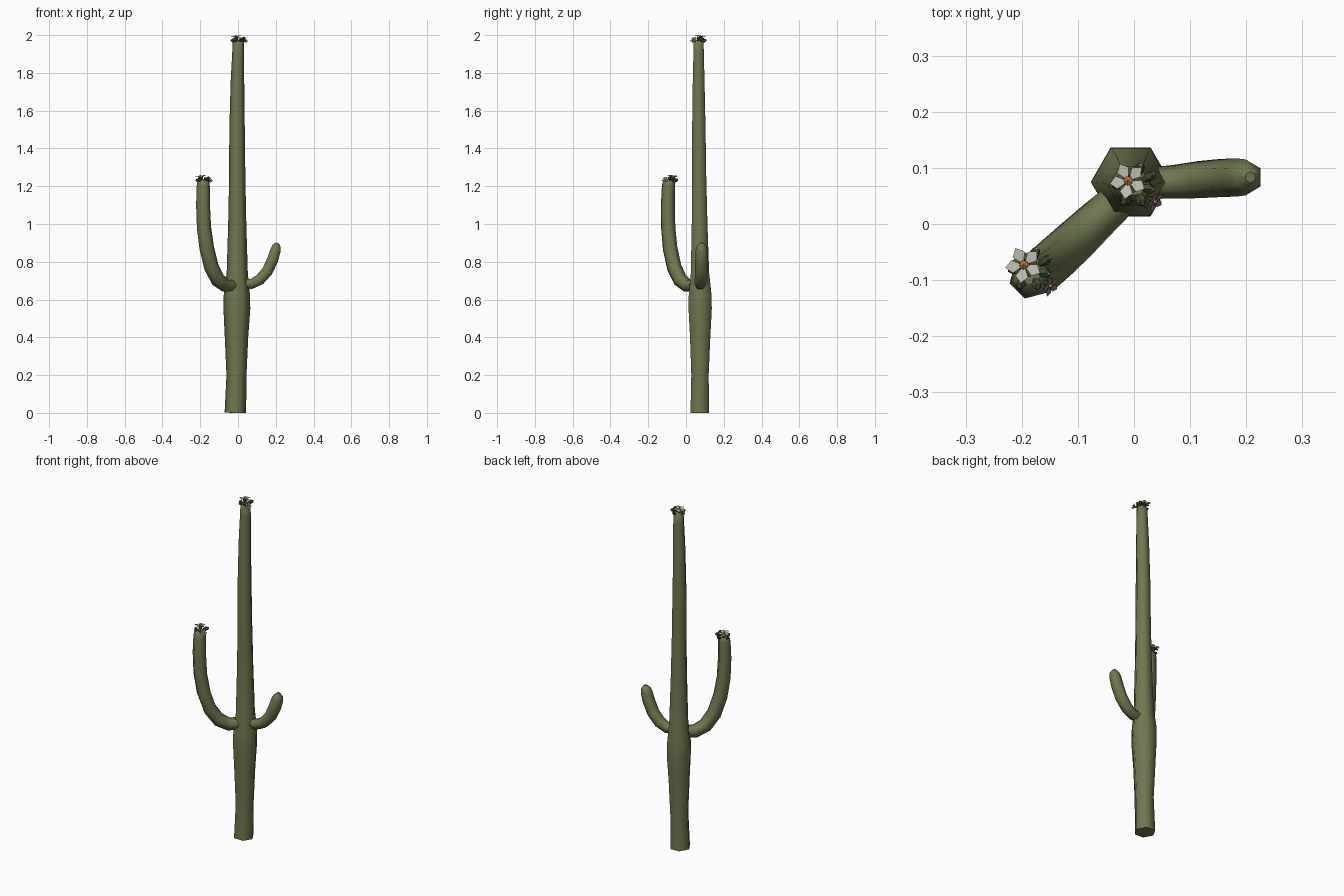
import bpy, bmesh, math
from mathutils import Vector

if "Cube" in bpy.data.objects:
    bpy.data.objects.remove(bpy.data.objects["Cube"])


def material(name, rgb):
    m = bpy.data.materials.new(name)
    m.diffuse_color = (*rgb, 1)
    m.use_nodes = True
    m.node_tree.nodes["Principled BSDF"].inputs["Base Color"].default_value = m.diffuse_color
    return m


GREEN = material("cactus green", (0.155, 0.185, 0.08))
DARK = material("bud green", (0.06, 0.085, 0.035))
WHITE = material("petal white", (0.52, 0.50, 0.44))
ORANGE = material("flower centre orange", (0.75, 0.27, 0.09))
MAUVE = material("faded petal grey", (0.25, 0.21, 0.2))


def finish(bm, name, mats):
    me = bpy.data.meshes.new(name)
    bm.to_mesh(me)
    bm.free()
    for m in mats:
        me.materials.append(m)
    ob = bpy.data.objects.new(name, me)
    bpy.context.collection.objects.link(ob)
    return ob


def ring(bm, c, u, v, r, sides):
    return [bm.verts.new(c + r * (u * math.cos(a) + v * math.sin(a)))
            for a in (2 * math.pi * i / sides for i in range(sides))]


def tube(name, path, ref, sides=6):
    """Smooth six-sided tube through (x, y, z, radius) points."""
    bm = bmesh.new()
    pts = [Vector(p[:3]) for p in path]
    ref, rings = Vector(ref), []
    for i, p in enumerate(path):
        t = (pts[min(i + 1, len(pts) - 1)] - pts[max(i - 1, 0)]).normalized()
        u = (ref - t * ref.dot(t)).normalized()
        rings.append(ring(bm, pts[i], u, t.cross(u), p[3], sides))
    for a, b in zip(rings, rings[1:]):
        for i in range(sides):
            j = (i + 1) % sides
            bm.faces.new((a[i], a[j], b[j], b[i])).smooth = True
    bm.faces.new(rings[0][::-1])
    bm.faces.new(rings[-1])
    return finish(bm, name, [GREEN])


# Trunk with swollen middle and slim top
tube("trunk", [
    (-0.014, 0.073, 0, 0.057), (-0.008, 0.074, 0.2, 0.053),
    (-0.008, 0.075, 0.4, 0.062), (-0.006, 0.075, 0.55, 0.071),
    (-0.006, 0.075, 0.62, 0.070), (-0.004, 0.074, 0.74, 0.056),
    (-0.004, 0.072, 1.0, 0.048), (-0.004, 0.070, 1.25, 0.043),
    (-0.005, 0.068, 1.5, 0.041), (-0.003, 0.067, 1.75, 0.036),
    (0.001, 0.067, 1.9, 0.032), (0.002, 0.067, 1.96, 0.030),
    (0.002, 0.067, 1.975, 0.018)], (1, 0, 0))

# Tall arm, front left
tube("left_arm", [
    (-0.03, 0.04, 0.675, 0.033), (-0.065, 0.008, 0.673, 0.036),
    (-0.105, -0.03, 0.703, 0.039), (-0.14, -0.062, 0.77, 0.040),
    (-0.165, -0.084, 0.87, 0.040), (-0.18, -0.094, 0.98, 0.039),
    (-0.185, -0.096, 1.10, 0.038), (-0.184, -0.093, 1.20, 0.036),
    (-0.183, -0.091, 1.222, 0.033), (-0.183, -0.091, 1.235, 0.018)],
    (0.7, -0.7, 0))

# Short arm, right
tube("right_arm", [
    (0.02, 0.073, 0.685, 0.027), (0.07, 0.075, 0.682, 0.030),
    (0.115, 0.079, 0.705, 0.033), (0.155, 0.082, 0.75, 0.034),
    (0.183, 0.083, 0.81, 0.034), (0.199, 0.083, 0.862, 0.032),
    (0.204, 0.083, 0.885, 0.025), (0.207, 0.083, 0.9, 0.010)], (0, 1, 0))


def frame(d):
    d = Vector(d).normalized()
    u = d.orthogonal().normalized()
    return d, u, d.cross(u)


def flower(name, pos, direction, size, petal):
    """Green cup, five pointed petals and an orange centre."""
    bm = bmesh.new()
    d, u, v = frame(direction)
    c = Vector(pos)
    low = ring(bm, c - d * size * 0.8, u, v, size * 0.2, 5)
    top = ring(bm, c - d * size * 0.08, u, v, size * 0.42, 5)
    mid = ring(bm, c + d * size * 0.03, u, v, size * 0.28, 5)
    tip = bm.verts.new(c + d * size * 0.28)
    centre = bm.verts.new(c - d * size * 0.06)
    for i in range(5):
        j = (i + 1) % 5
        bm.faces.new((low[i], low[j], top[j], top[i])).material_index = 0
        bm.faces.new((mid[i], mid[j], tip)).material_index = 2
        a = 2 * math.pi * i / 5

        def at(r, da, h):
            return bm.verts.new(c + size * (r * (u * math.cos(a + da) + v * math.sin(a + da)) + d * h))
        f = bm.faces.new((centre, at(0.78, -0.5, 0.1), at(1.08, 0, 0.12), at(0.78, 0.5, 0.1)))
        f.material_index = 1
        # green sepal hanging below each petal
        bm.faces.new((top[i], at(0.7, 0.3, -0.3), at(0.75, 0.75, -0.2), top[j])).material_index = 0
    finish(bm, name, [DARK, petal, ORANGE])


def bud(name, pos, direction, size):
    """Closed bud: green barrel with a pale tip."""
    bm = bmesh.new()
    d, u, v = frame(direction)
    c = Vector(pos)
    rings = [ring(bm, c + d * size * h, u, v, size * r, 5)
             for h, r in ((-1, 0.35), (0.1, 0.6), (0.6, 0.5), (0.8, 0.2))]
    for k, (a, b) in enumerate(zip(rings, rings[1:])):
        for i in range(5):
            j = (i + 1) % 5
            bm.faces.new((a[i], a[j], b[j], b[i])).material_index = 0
    bm.faces.new(rings[-1]).material_index = 1
    finish(bm, name, [DARK, WHITE])


# Same blossom cluster on the trunk and on the tall arm
for part, base in (("trunk", Vector((0.002, 0.067, 1.97))),
                   ("left_arm", Vector((-0.184, -0.083, 1.23)))):
    flower(part + "_main_flower", base + Vector((-0.012, 0.010, 0.021)), (-0.15, 0.1, 1), 0.031, WHITE)
    flower(part + "_side_flower", base + Vector((0.035, -0.027, 0.004)), (0.75, -0.5, 0.6), 0.019, MAUVE)
    for n, (x, y, z) in enumerate(((0.026, 0.018, 0.008), (0.010, -0.023, 0.006),
                                   (0.024, -0.004, 0.010), (-0.016, -0.022, 0.001),
                                   (0.008, 0.030, 0.000), (-0.030, 0.002, -0.002))):
        bud(f"{part}_bud_{n}", base + Vector((x, y, z)), (x, y, 0.025), 0.015)
